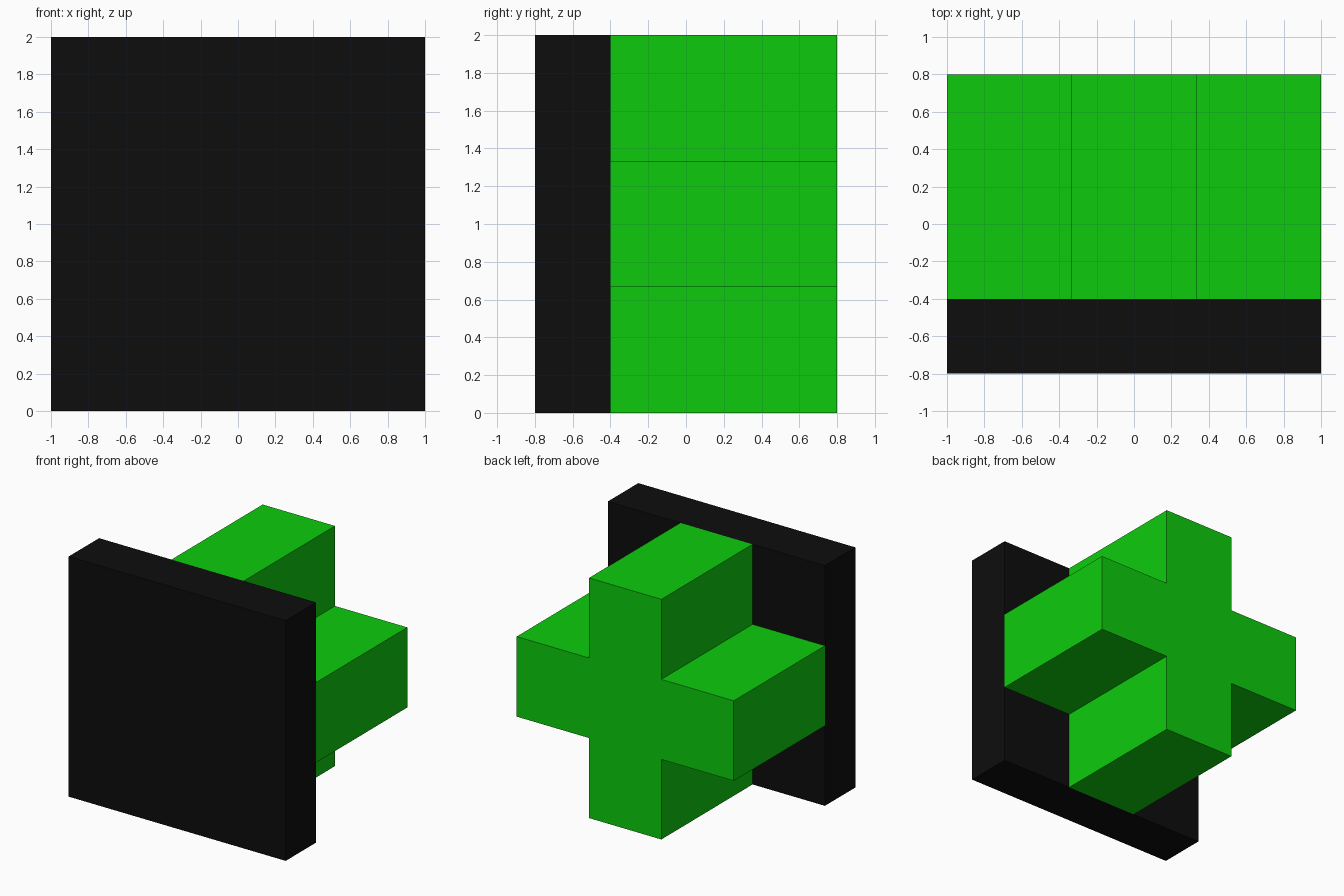
import bpy
import bmesh

default = bpy.data.objects.get("Cube")
if default:
    bpy.data.objects.remove(default, do_unlink=True)


def make_material(name, color):
    mat = bpy.data.materials.new(name)
    mat.use_nodes = True
    mat.diffuse_color = color
    mat.node_tree.nodes["Principled BSDF"].inputs["Base Color"].default_value = color
    return mat


def extrude_profile(name, profile, y_front, y_back, mat):
    """Extrude an (x, z) outline from y_front to y_back."""
    bm = bmesh.new()
    face = bm.faces.new([bm.verts.new((x, y_front, z)) for x, z in profile])
    extruded = bmesh.ops.extrude_face_region(bm, geom=[face], use_keep_orig=True)
    moved = [v for v in extruded["geom"] if isinstance(v, bmesh.types.BMVert)]
    bmesh.ops.translate(bm, verts=moved, vec=(0, y_back - y_front, 0))
    bmesh.ops.recalc_face_normals(bm, faces=bm.faces)
    mesh = bpy.data.meshes.new(name)
    bm.to_mesh(mesh)
    bm.free()
    mesh.materials.append(mat)
    obj = bpy.data.objects.new(name, mesh)
    bpy.context.collection.objects.link(obj)
    return obj


black = make_material("black", (0.004, 0.004, 0.004, 1))
green = make_material("bright green", (0.004, 0.6, 0.004, 1))

half = 1.0        # half width of the plate and reach of the arms
arm = half / 3    # half thickness of each arm
joint_y = -0.4    # where the cross meets the plate

# Square front plate
square = [(-half, 0), (half, 0), (half, 2 * half), (-half, 2 * half)]
extrude_profile("front_plate", square, -0.8, joint_y, black)

# Cross block: one arm's three corners, turned a quarter at a time
cross = []
corners = [(arm, -half), (arm, -arm), (half, -arm)]
for _ in range(4):
    cross += [(x, z + half) for x, z in corners]
    corners = [(-z, x) for x, z in corners]
extrude_profile("cross_block", cross, joint_y, 0.8, green)
